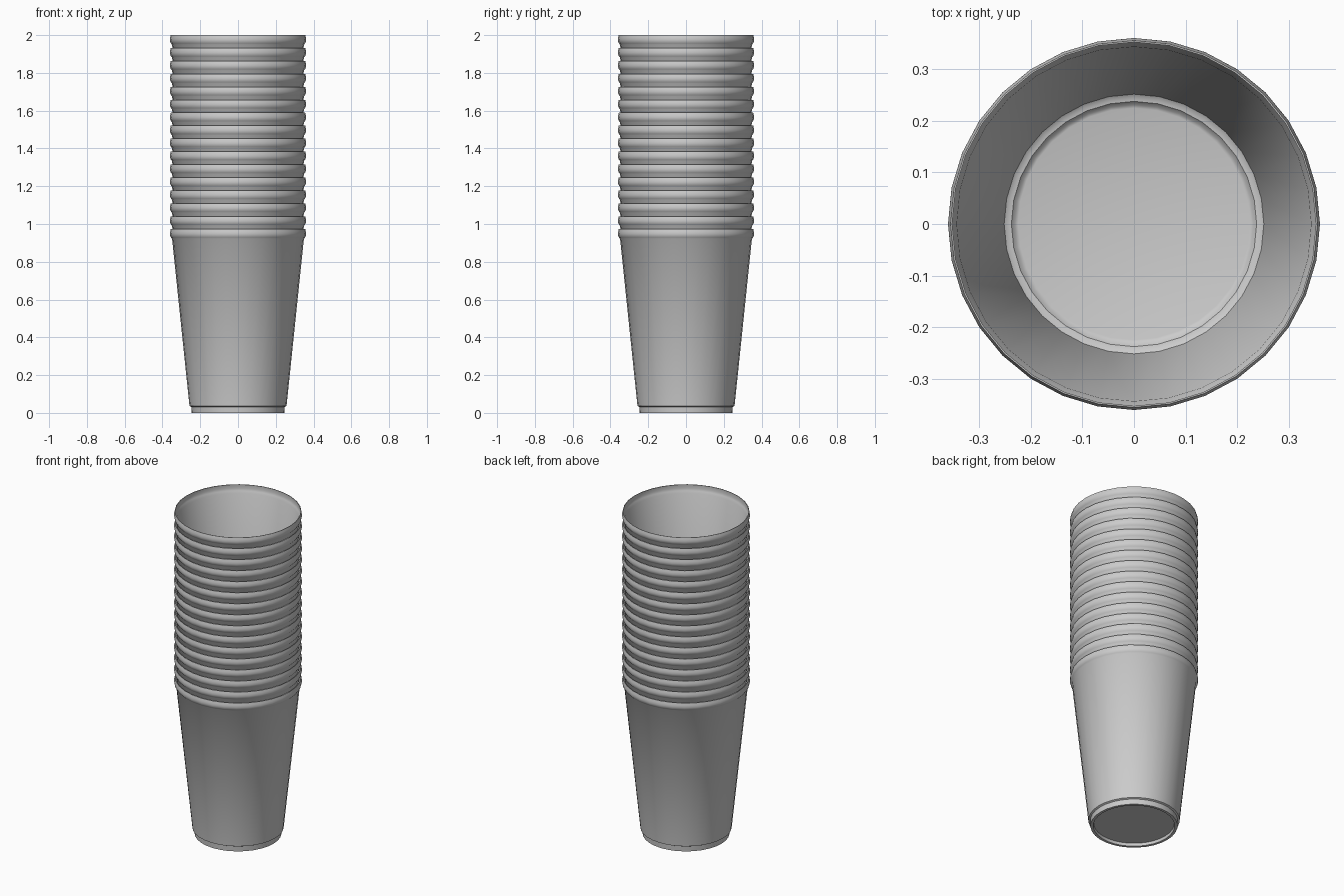
import bpy, bmesh, math

if "Cube" in bpy.data.objects:
    bpy.data.objects.remove(bpy.data.objects["Cube"])

SIDES = 32
COUNT = 16
STEP = 0.0685

# Closed thin-shell cup profile (radius, height), from underside centre to inner floor centre
profile = [
    (0, 0.018), (0.227, 0.018), (0.229, 0.0), (0.245, 0.0),        # recessed base, foot ring
    (0.247, 0.032), (0.257, 0.037), (0.349, 0.922),                # step and tapered wall
    (0.355, 0.929), (0.359, 0.938), (0.361, 0.948),                # rounded rim bead
    (0.359, 0.960), (0.356, 0.9725),
    (0.353, 0.9725), (0.355, 0.948), (0.351, 0.935), (0.344, 0.922),  # inside of rim
    (0.252, 0.040), (0.246, 0.036), (0.238, 0.035),                # inner wall and ledge
    (0.231, 0.026), (0.225, 0.024), (0, 0.024),                    # inner floor
]


def lathe(name, pts):
    bm = bmesh.new()
    rings = []
    for r, z in pts:
        if r == 0:
            rings.append([bm.verts.new((0, 0, z))])
        else:
            rings.append([bm.verts.new((r * math.cos(2 * math.pi * i / SIDES),
                                        r * math.sin(2 * math.pi * i / SIDES), z))
                          for i in range(SIDES)])
    for a, b in zip(rings, rings[1:]):
        if len(a) == 1:
            bm.faces.new(b)
        elif len(b) == 1:
            bm.faces.new(a)
        else:
            for i in range(SIDES):
                j = (i + 1) % SIDES
                bm.faces.new((a[i], a[j], b[j], b[i]))
    # Flat caps span the discs, so the centre points are not needed
    bmesh.ops.delete(bm, geom=[v for v in bm.verts if not v.link_faces], context='VERTS')
    bmesh.ops.recalc_face_normals(bm, faces=bm.faces)
    mesh = bpy.data.meshes.new(name)
    bm.to_mesh(mesh)
    bm.free()
    obj = bpy.data.objects.new(name, mesh)
    bpy.context.collection.objects.link(obj)
    return obj


# Bottom cup, smooth with crisp edges
cup = lathe("cup_01", profile)
bpy.context.view_layer.objects.active = cup
cup.select_set(True)
bpy.ops.object.shade_smooth_by_angle(angle=math.radians(35))

# Nested cups stacked above it, sharing one mesh
for n in range(1, COUNT):
    copy = cup.copy()
    copy.name = f"cup_{n + 1:02d}"
    copy.location.z = n * STEP
    bpy.context.collection.objects.link(copy)
